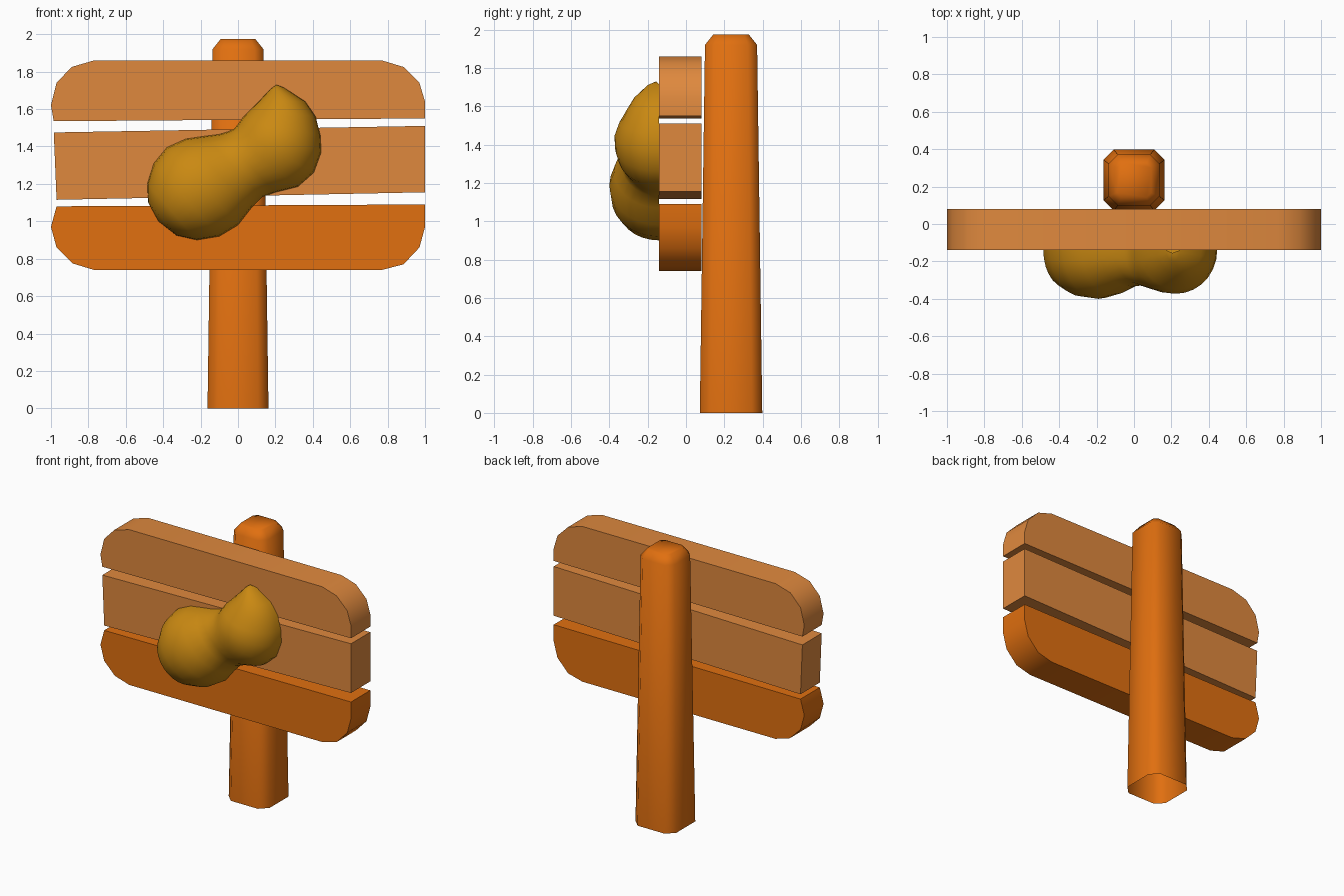
import bpy, bmesh, math

if "Cube" in bpy.data.objects:
    bpy.data.objects.remove(bpy.data.objects["Cube"])


def material(name, rgb):
    m = bpy.data.materials.new(name)
    m.diffuse_color = (*rgb, 1)
    m.use_nodes = True
    m.node_tree.nodes["Principled BSDF"].inputs["Base Color"].default_value = m.diffuse_color
    return m


PALE = material("pale wood", (0.74, 0.25, 0.048))
ORANGE = material("orange wood", (0.75, 0.16, 0.005))
OCHRE = material("ochre", (0.59, 0.25, 0.006))


def finish(bm, name, mat, angle):
    bmesh.ops.recalc_face_normals(bm, faces=bm.faces[:])
    me = bpy.data.meshes.new(name)
    bm.to_mesh(me)
    bm.free()
    me.materials.append(mat)
    ob = bpy.data.objects.new(name, me)
    bpy.context.collection.objects.link(ob)
    bpy.ops.object.select_all(action='DESELECT')
    ob.select_set(True)
    bpy.context.view_layer.objects.active = ob
    bpy.ops.object.shade_smooth_by_angle(angle=math.radians(angle))
    return ob


def bridge(bm, a, b, closed):
    n = len(a)
    for i in range(n if closed else n - 1):
        j = (i + 1) % n
        bm.faces.new((a[i], a[j], b[j], b[i]))


# planks: front outline (x, z) pushed back along y
def plank(name, outline, mat):
    bm = bmesh.new()
    front = [bm.verts.new((x, -0.14, z)) for x, z in outline]
    back = [bm.verts.new((x, 0.08, z)) for x, z in outline]
    bridge(bm, front, back, True)
    bm.faces.new(front)
    bm.faces.new(back[::-1])
    return finish(bm, name, mat, 42)


plank("top_plank", [(-0.985, 1.535), (1, 1.55), (1, 1.64), (0.97, 1.74), (0.885, 1.825),
                    (0.77, 1.86), (-0.77, 1.86), (-0.89, 1.825), (-0.97, 1.74), (-1, 1.62)], PALE)
plank("middle_plank", [(-0.97, 1.115), (1, 1.155), (1, 1.51), (-0.985, 1.475)], PALE)
plank("bottom_plank", [(-0.97, 1.08), (-1, 0.97), (-0.97, 0.86), (-0.885, 0.775), (-0.77, 0.74),
                       (0.77, 0.74), (0.885, 0.77), (0.97, 0.86), (1, 0.97), (1, 1.09)], ORANGE)

# post: tapered, chamfered square section, open underneath
bm = bmesh.new()
rings = []
for z, h, c in [(0, 0.163, 0.055), (1.92, 0.136, 0.048), (1.975, 0.092, 0.025)]:
    k = h - c
    pts = [(h, -k), (h, k), (k, h), (-k, h), (-h, k), (-h, -k), (-k, -h), (k, -h)]
    rings.append([bm.verts.new((x, 0.235 + y, z)) for x, y in pts])
for a, b in zip(rings, rings[1:]):
    bridge(bm, a, b, True)
bm.faces.new(rings[-1])
finish(bm, "post", ORANGE, 60)

# pear-shaped emblem: half-round sections (left x, z, right x, z, depth) from tip to base
sections = [
    (0.172, 1.705, 0.245, 1.715, 0.06), (0.12, 1.65, 0.36, 1.64, 0.13),
    (0.07, 1.60, 0.415, 1.56, 0.17), (0.03, 1.56, 0.44, 1.46, 0.21),
    (0.0, 1.52, 0.445, 1.37, 0.233), (-0.02, 1.495, 0.405, 1.26, 0.23),
    (-0.05, 1.48, 0.32, 1.185, 0.213), (-0.1, 1.465, 0.2, 1.155, 0.188),
    (-0.18, 1.455, 0.13, 1.13, 0.195), (-0.28, 1.44, 0.07, 1.07, 0.235),
    (-0.38, 1.395, 0.0, 0.98, 0.26), (-0.45, 1.31, -0.1, 0.92, 0.248),
    (-0.485, 1.2, -0.22, 0.9, 0.205), (-0.48, 1.1, -0.33, 0.925, 0.125)]
N = 14
bm = bmesh.new()
rings = []
for lx, lz, rx, rz, d in sections:
    ring = []
    for i in range(N + 1):
        t = math.pi * i / N
        f = (1 - math.cos(t)) / 2
        ring.append(bm.verts.new((lx + (rx - lx) * f, -0.14 - d * math.sin(t), lz + (rz - lz) * f)))
    rings.append(ring)
for a, b in zip(rings, rings[1:]):
    bridge(bm, a, b, False)
for ring, pole in ((rings[0], (0.205, -0.155, 1.73)), (rings[-1], (-0.425, -0.14, 1.0))):
    p = bm.verts.new(pole)
    for a, b in zip(ring, ring[1:]):
        bm.faces.new((a, b, p))
emblem = finish(bm, "pear_emblem", OCHRE, 70)
# make sure the open shell faces forward
if sum(p.normal.y * p.area for p in emblem.data.polygons) > 0:
    emblem.data.flip_normals()
